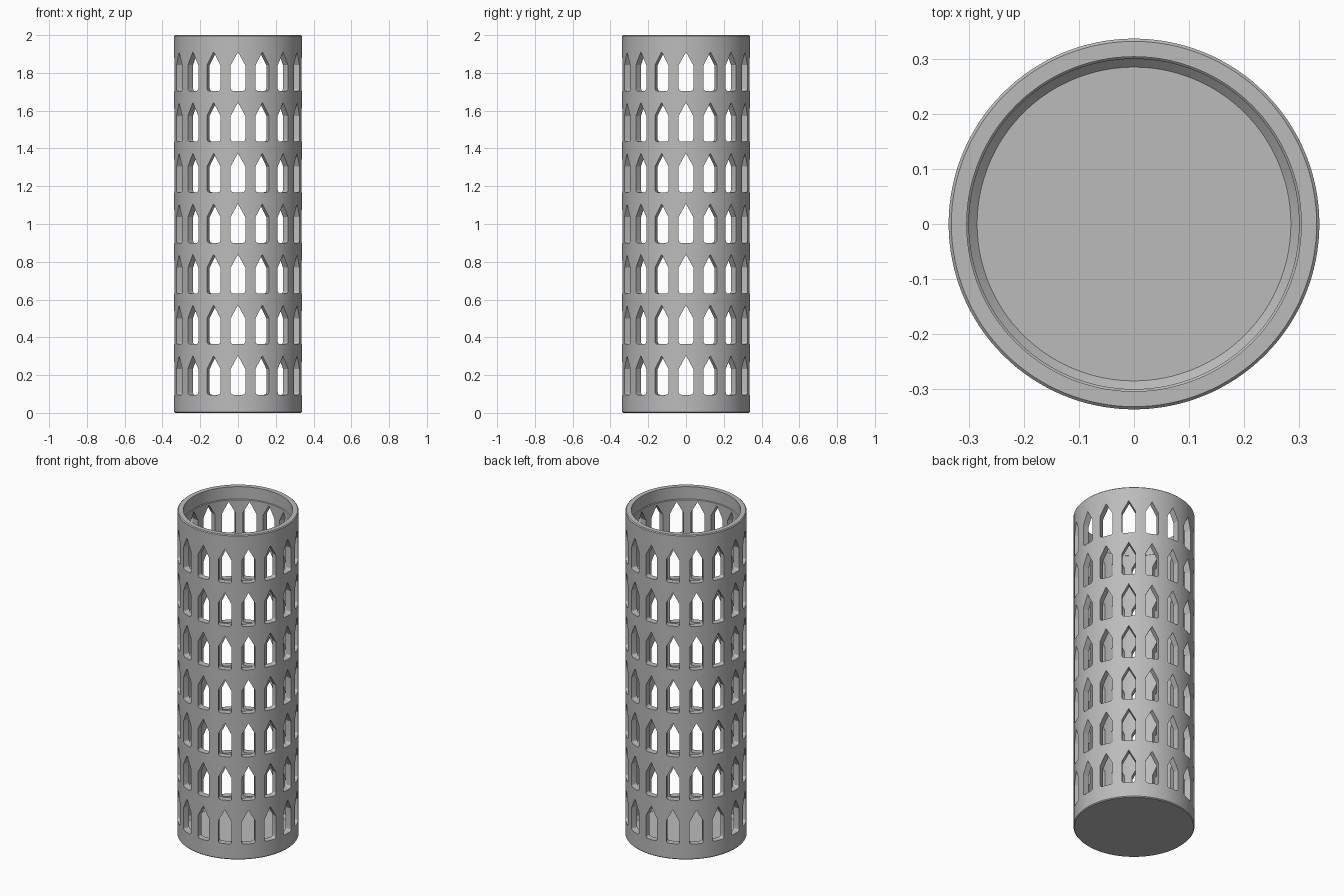
import bpy, bmesh, math
from mathutils import Matrix, Vector

if "Cube" in bpy.data.objects:
    bpy.data.objects.remove(bpy.data.objects["Cube"], do_unlink=True)

SEGMENTS = 128
COLUMNS, ROWS = 16, 7
FIRST_SILL, ROW_STEP = 0.096, 0.268
HALF_WIDTH, SHOULDER, APEX = 0.0385, 0.137, 0.207
CORNER = 0.014

grey = bpy.data.materials.new("plain grey")
grey.use_nodes = True
colour = (0.5, 0.5, 0.5, 1)
grey.diffuse_color = colour
grey.node_tree.nodes["Principled BSDF"].inputs["Base Color"].default_value = colour


def make_object(name, bm):
    bmesh.ops.recalc_face_normals(bm, faces=bm.faces)
    mesh = bpy.data.meshes.new(name)
    bm.to_mesh(mesh)
    bm.free()
    mesh.materials.append(grey)
    obj = bpy.data.objects.new(name, mesh)
    bpy.context.collection.objects.link(obj)
    return obj


# Cup wall: lathe profile with chamfered rims, a recessed lip and a closed floor
profile = [(0, 0), (0.333, 0), (0.338, 0.005), (0.338, 1.995), (0.333, 2),
           (0.305, 2), (0.305, 1.925), (0.301, 1.921), (0.301, 0.055),
           (0.286, 0.04), (0, 0.04)]
bm = bmesh.new()
verts = [bm.verts.new((r, 0, z)) for r, z in profile]
edges = [bm.edges.new(pair) for pair in zip(verts, verts[1:])]
bmesh.ops.spin(bm, geom=verts + edges, cent=(0, 0, 0), axis=(0, 0, 1),
               angle=math.tau, steps=SEGMENTS, use_merge=True)
bmesh.ops.remove_doubles(bm, verts=bm.verts, dist=0.0001)
holder = make_object("pierced_cylinder", bm)

# Window outline: pointed top, rounded lower corners
half = [(HALF_WIDTH - CORNER + CORNER * math.sin(a), CORNER - CORNER * math.cos(a))
        for a in (math.radians(d) for d in range(0, 91, 18))]
half.append((HALF_WIDTH, SHOULDER))
outline = half + [(0, APEX)] + [(-x, z) for x, z in reversed(half)]

# Window cutters: one prism per opening, arranged in rings
bm = bmesh.new()
for row in range(ROWS):
    sill = FIRST_SILL + row * ROW_STEP
    for column in range(COLUMNS):
        turn = Matrix.Rotation(column * math.tau / COLUMNS, 3, "Z")
        inner, outer = [[bm.verts.new(turn @ Vector((x, -depth, sill + z)))
                         for x, z in outline] for depth in (0.25, 0.4)]
        bm.faces.new(inner)
        bm.faces.new(outer)
        for i in range(len(outline)):
            bm.faces.new((inner[i - 1], inner[i], outer[i], outer[i - 1]))
cutter = make_object("window_cutter", bm)
cutter.hide_render = True

# Cut the openings and drop the helper
cut = holder.modifiers.new("windows", "BOOLEAN")
cut.operation = "DIFFERENCE"
cut.solver = "EXACT"
cut.object = cutter
bpy.ops.object.select_all(action="DESELECT")
bpy.context.view_layer.objects.active = holder
holder.select_set(True)
bpy.ops.object.modifier_apply(modifier=cut.name)
bpy.data.objects.remove(cutter, do_unlink=True)
bpy.ops.object.shade_smooth_by_angle(angle=math.radians(25))
